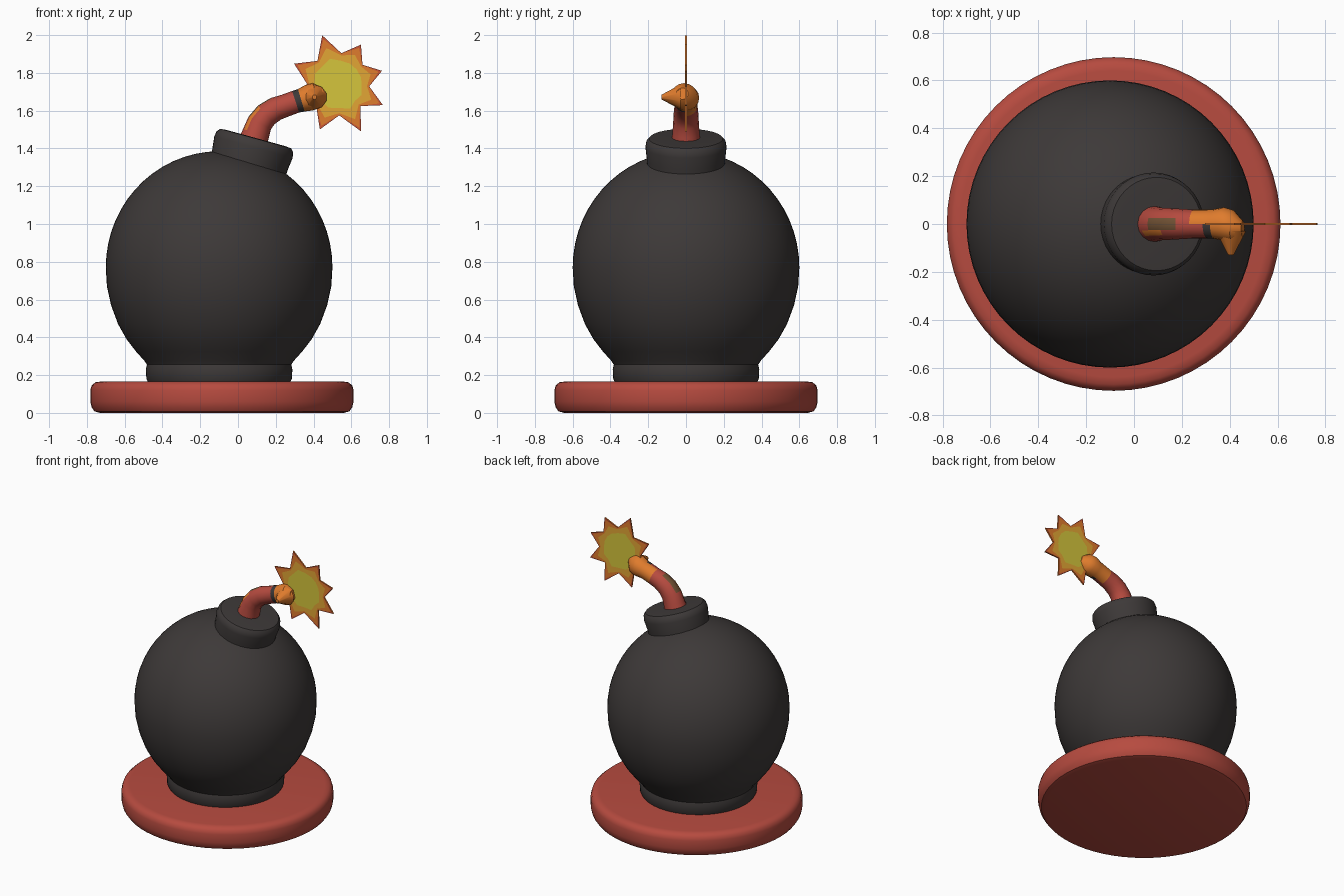
import bpy, bmesh, math
from mathutils import Vector, Matrix

if "Cube" in bpy.data.objects:
    bpy.data.objects.remove(bpy.data.objects["Cube"])


def mat(name, r, g, b):
    m = bpy.data.materials.new(name)
    m.diffuse_color = (r, g, b, 1)
    m.use_nodes = True
    m.node_tree.nodes["Principled BSDF"].inputs["Base Color"].default_value = m.diffuse_color
    return m


CHARCOAL = mat("charcoal", 0.047, 0.041, 0.040)
RED = mat("red", 0.47, 0.070, 0.050)
YELLOW = mat("yellow", 0.66, 0.56, 0.045)
AMBER = mat("amber", 0.76, 0.38, 0.035)
ORANGE = mat("orange", 0.74, 0.20, 0.026)
RUST = mat("rust", 0.58, 0.09, 0.035)
BROWN = mat("brown", 0.17, 0.085, 0.035)


def finish(name, bm, mats, angle=40):
    bmesh.ops.recalc_face_normals(bm, faces=bm.faces)
    me = bpy.data.meshes.new(name)
    bm.to_mesh(me)
    bm.free()
    for m in mats:
        me.materials.append(m)
    ob = bpy.data.objects.new(name, me)
    bpy.context.collection.objects.link(ob)
    bpy.ops.object.select_all(action='DESELECT')
    bpy.context.view_layer.objects.active = ob
    ob.select_set(True)
    bpy.ops.object.shade_smooth_by_angle(angle=math.radians(angle))
    return ob


def skin(bm, rings):
    """Join rings of vertices and cap both ends; returns (faces, ring, side)."""
    n = len(rings[0])
    out = []
    for i in range(len(rings) - 1):
        a, b = rings[i], rings[i + 1]
        for j in range(n):
            k = (j + 1) % n
            out.append((bm.faces.new((a[j], a[k], b[k], b[j])), i, j))
    caps = [bm.faces.new(rings[0]), bm.faces.new(rings[-1])]
    return out, caps


def lathe(name, profile, matrix, material, n=64):
    bm = bmesh.new()
    rings = [[bm.verts.new(matrix @ Vector((r * math.cos(math.tau * j / n),
                                            r * math.sin(math.tau * j / n), z)))
              for j in range(n)] for r, z in profile]
    skin(bm, rings)
    return finish(name, bm, [material])


# Round red base
lathe("base_disc", [(0.645, 0.0), (0.675, 0.008), (0.69, 0.03), (0.697, 0.06),
                    (0.697, 0.12), (0.69, 0.145), (0.67, 0.162), (0.64, 0.166)],
      Matrix.Translation((-0.085, 0, 0)), RED)

# Ball on its short foot ring: fuller at the bottom than a sphere
ball = [(0.37, 0.15), (0.385, 0.18), (0.388, 0.23), (0.382, 0.255), (0.395, 0.275),
        (0.44, 0.325), (0.49, 0.39), (0.535, 0.47), (0.572, 0.57), (0.594, 0.67)]
ball += [(0.6 * math.cos(a), 0.77 + 0.615 * math.sin(a))
         for a in [math.radians(d) for d in range(0, 90, 6)] + [math.radians(88.5)]]
lathe("ball_body", ball, Matrix.Translation((-0.1, 0, 0)), CHARCOAL)

# Tilted neck
tilt = Matrix.Translation((0.095, 0, 1.455)) @ Matrix.Rotation(math.radians(15.4), 4, 'Y')
lathe("neck", [(0.205, -0.22), (0.207, -0.12), (0.215, -0.05), (0.21, -0.02),
               (0.195, -0.003), (0.16, 0.0)], tilt, CHARCOAL, 40)

# Bent fuse with a burning end: x, y, z, radius along its length
path = [(0.075, 0, 1.42, 0.078), (0.095, 0, 1.48, 0.072), (0.115, 0, 1.535, 0.068),
        (0.15, 0, 1.578, 0.066), (0.20, 0, 1.61, 0.063), (0.25, 0, 1.627, 0.060),
        (0.305, 0, 1.647, 0.060), (0.335, 0, 1.655, 0.062), (0.375, 0, 1.668, 0.070),
        (0.415, -0.01, 1.68, 0.068), (0.455, -0.02, 1.69, 0.032)]
N = 16
bm = bmesh.new()
pts = [Vector(p[:3]) for p in path]
rings = []
for i, p in enumerate(pts):
    t = (pts[min(i + 1, len(pts) - 1)] - pts[max(i - 1, 0)]).normalized()
    side = Vector((0, 1, 0))
    up = t.cross(side).normalized() * -1
    rings.append([bm.verts.new(p + path[i][3] * (math.cos(math.tau * j / N) * side
                                                 + math.sin(math.tau * j / N) * up))
                  for j in range(N)])
faces, caps = skin(bm, rings)
for f, i, j in faces:
    y = f.calc_center_median().y
    back_or_top = y > 0.01
    if i >= 7 or (i >= 5 and back_or_top):
        f.material_index = 1                       # burning end
    elif i == 6:
        f.material_index = 2                       # charred band on the front
    elif i in (1, 2) and y < -0.03 and j in (10, 11):
        f.material_index = 1                       # orange fleck
    elif i in (2, 3) and abs(y) < 0.035 and f.calc_center_median().x < pts[i].x:
        f.material_index = 3                       # brown scorch
caps[1].material_index = 1
finish("fuse", bm, [RED, ORANGE, CHARCOAL, BROWN])

# Pointed flame on the front of the burning end
bm = bmesh.new()
bmesh.ops.create_cone(bm, cap_ends=True, segments=10, radius1=0.066, radius2=0.012, depth=0.10,
                      matrix=Matrix.Translation((0.405, -0.08, 1.672))
                      @ Matrix.Rotation(math.radians(90), 4, 'X'))
finish("front_flame", bm, [ORANGE])

# Flat spark star: tip angle (degrees) and length
tips = [(-112, 0.258), (-64, 0.278), (-25, 0.262), (17, 0.243), (60, 0.242),
        (108, 0.272), (155, 0.257), (203, 0.25)]
rays = []
for k, (a, r) in enumerate(tips):
    nxt = tips[(k + 1) % 8][0] + (360 if k == 7 else 0)
    rays += [(a, r, True), ((a + nxt) / 2, 0.165, False)]
bm = bmesh.new()
THICK = 0.005
edges = []
for y in (-THICK, THICK):
    levels = []
    for tip_f, valley_f in ((0.52, 0.76), (0.74, 0.93), (0.92, 0.985), (1.0, 1.0)):
        levels.append([bm.verts.new((0.53 + math.cos(math.radians(a)) * r * (tip_f if tip else valley_f),
                                     y, 1.74 + math.sin(math.radians(a)) * r * (tip_f if tip else valley_f)))
                       for a, r, tip in rays])
    bm.faces.new(levels[0]).material_index = 0
    for i in range(3):
        for j in range(16):
            k = (j + 1) % 16
            f = bm.faces.new((levels[i][j], levels[i][k], levels[i + 1][k], levels[i + 1][j]))
            f.material_index = i + 1
    edges.append(levels[-1])
for j in range(16):
    k = (j + 1) % 16
    bm.faces.new((edges[0][j], edges[0][k], edges[1][k], edges[1][j])).material_index = 2
finish("spark_star", bm, [YELLOW, AMBER, ORANGE, RUST], 30)
